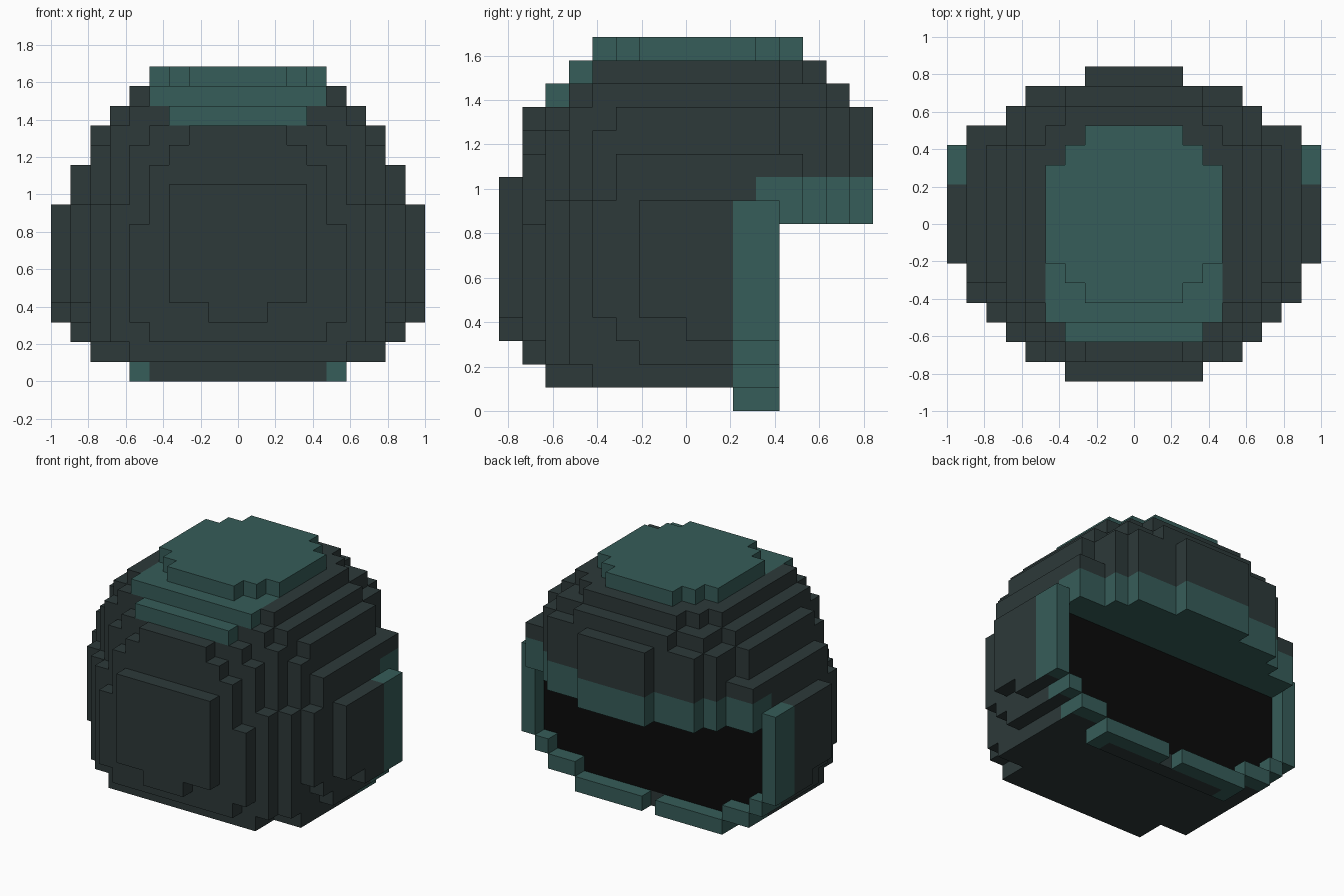
import bpy
import bmesh
from mathutils import Vector

if "Cube" in bpy.data.objects:
    bpy.data.objects.remove(bpy.data.objects["Cube"], do_unlink=True)

U = 2 / 19          # edge of one block


def material(name, rgb):
    mat = bpy.data.materials.new(name)
    mat.use_nodes = True
    mat.diffuse_color = (*rgb, 1)
    bsdf = mat.node_tree.nodes["Principled BSDF"]
    bsdf.inputs["Base Color"].default_value = (*rgb, 1)
    return mat


cells = set()


def block(half, y0, y1, z0, z1):
    """Fill a box of blocks, mirrored about the middle column."""
    for x in range(-half, half + 1):
        for y in range(y0, y1):
            for z in range(z0, z1):
                cells.add((x, y, z))


def carve(half, y0, y1, z0, z1):
    """Remove a box of blocks, mirrored about the middle column."""
    for x in range(-half, half + 1):
        for y in range(y0, y1):
            for z in range(z0, z1):
                cells.discard((x, y, z))


# Stepped front of the dome
block(3, -8, 0, 4, 10)
block(1, -8, 0, 3, 10)
block(4, -7, 0, 2, 11)
block(5, -7, 0, 3, 8)
block(3, -7, 0, 8, 12)
block(2, -7, 0, 8, 13)
block(6, -6, 0, 2, 9)
block(5, -6, 0, 1, 12)
block(4, -6, 0, 9, 13)
block(7, -5, 0, 2, 9)
block(6, -5, 0, 9, 13)

# Stepped sides
block(7, -4, 4, 1, 12)
block(7, -3, 4, 1, 13)
block(8, -4, 4, 4, 9)
block(8, -3, 4, 3, 9)
block(8, -2, 4, 2, 9)
block(8, -3, 5, 9, 11)
block(9, -2, 4, 4, 9)
block(9, 0, 4, 3, 9)

# Overhang at the back
block(8, 4, 5, 8, 11)
block(6, 4, 6, 8, 13)
block(5, 4, 7, 8, 13)
block(2, 4, 8, 8, 13)

# Crown layers
block(3, -6, 7, 13, 14)
block(5, -5, 6, 13, 14)
block(6, -4, 4, 13, 14)
block(4, -5, 5, 14, 15)
block(5, -4, 4, 14, 15)
block(3, -4, 6, 14, 15)
block(2, -4, 5, 15, 16)
block(3, -3, 4, 15, 16)
block(4, -2, 3, 15, 16)

# Lower lip and the recessed opening inside the rim
block(5, 2, 4, 0, 1)
carve(0, 3, 4, 0, 1)
carve(5, 3, 4, 1, 8)
carve(7, 3, 4, 2, 8)
carve(8, 3, 4, 3, 8)


def part_of(cell, normal):
    """Name of the part a block face belongs to."""
    x, y, z = abs(cell[0]), cell[1], cell[2]
    if normal == (0, 1, 0) and y == 2 and 0 < z < 8:
        return "opening"
    if z == 15 or (z == 14 and x <= 4 and y < -2) or (z == 13 and x <= 3 and y == -6):
        return "crown_plate"
    if z == 0:
        return "rim" if y == 3 or x == 5 else "shell"
    if (y >= 2 and z < 9 and normal != (0, 0, -1)) or (y >= 3 and z < 10):
        return "rim"
    return "shell"


# Outer faces only, sorted into parts
faces = {}
for cell in cells:
    for axis in range(3):
        for sign in (-1, 1):
            normal = tuple(sign if i == axis else 0 for i in range(3))
            if tuple(c + n for c, n in zip(cell, normal)) in cells:
                continue
            n = Vector(normal)
            side = Vector([1.0 if i == (axis + 1) % 3 else 0.0 for i in range(3)])
            up = n.cross(side)
            centre = Vector(cell) + Vector((0, .5, .5)) + n / 2
            corners = [centre + (side * a + up * b) / 2
                       for a, b in ((-1, -1), (1, -1), (1, 1), (-1, 1))]
            faces.setdefault(part_of(cell, normal), []).append(corners)

teal = material("muted teal", (.037, .109, .100))
colours = {
    "shell": material("dark slate", (.026, .041, .041)),
    "rim": teal,
    "crown_plate": teal,
    "opening": material("black", (.003, .003, .003)),
}

for name, quads in faces.items():
    bm = bmesh.new()
    for quad in quads:
        bm.faces.new([bm.verts.new(p * U) for p in quad])
    bmesh.ops.remove_doubles(bm, verts=bm.verts[:], dist=U / 20)
    bmesh.ops.dissolve_limit(bm, angle_limit=.01, verts=bm.verts[:], edges=bm.edges[:])
    mesh = bpy.data.meshes.new(name)
    bm.to_mesh(mesh)
    bm.free()
    mesh.materials.append(colours[name])
    bpy.context.collection.objects.link(bpy.data.objects.new(name, mesh))
